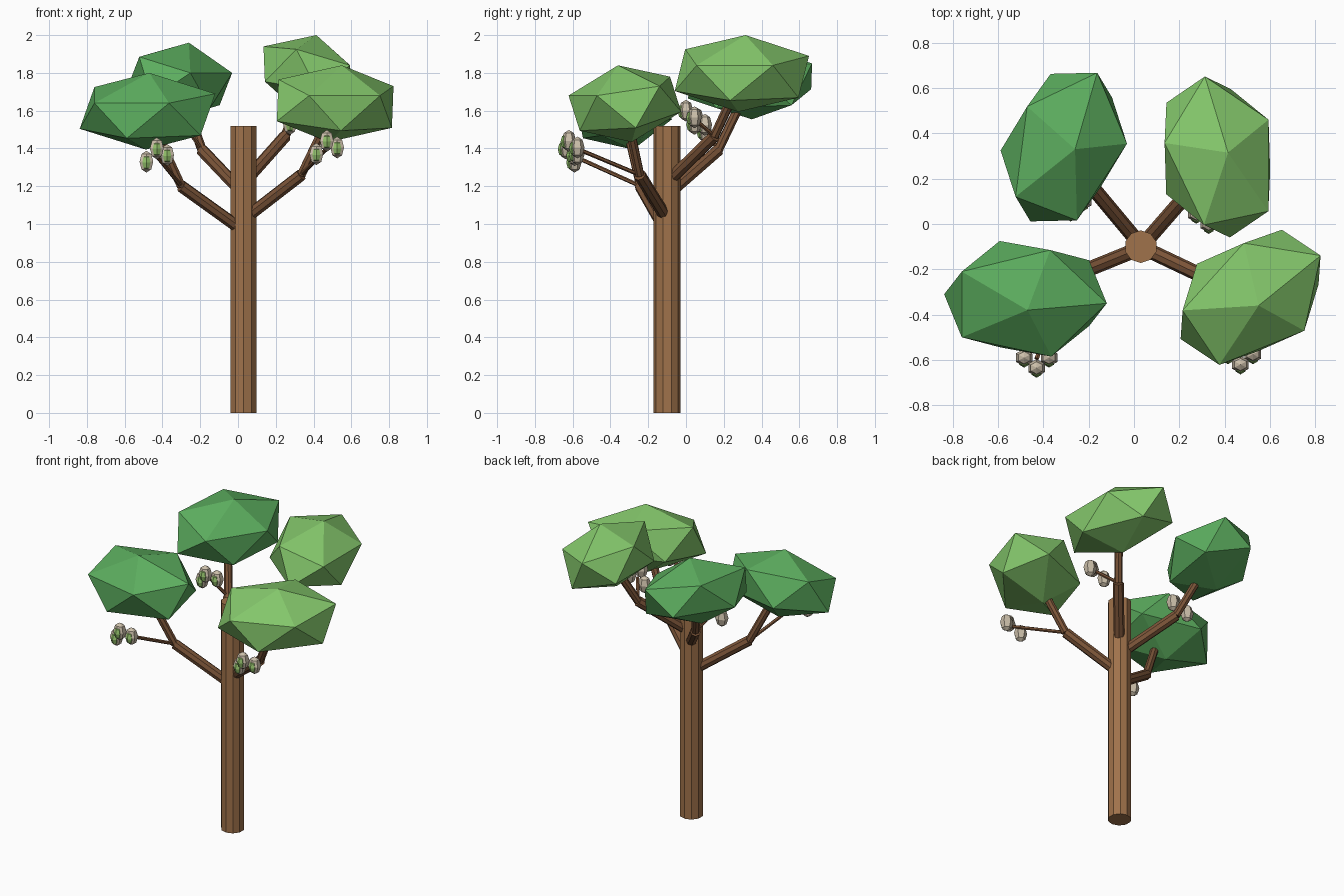
import bpy, bmesh, math
from mathutils import Vector, Matrix

if "Cube" in bpy.data.objects:
    bpy.data.objects.remove(bpy.data.objects["Cube"])

def material(name, rgb):
    m = bpy.data.materials.new(name)
    m.diffuse_color = (*rgb, 1)
    m.use_nodes = True
    m.node_tree.nodes["Principled BSDF"].inputs["Base Color"].default_value = m.diffuse_color
    return m

BARK = material("bark", (0.35, 0.17, 0.07))
BRANCH = material("branch_bark", (0.20, 0.09, 0.04))
DARK = material("dark_leaf", (0.107, 0.42, 0.113))
LIGHT = material("light_leaf", (0.23, 0.57, 0.147))
SHELL = material("shell", (0.60, 0.52, 0.40))
KERNEL = material("kernel", (0.30, 0.55, 0.15))

def finish(name, bm, mat):
    bmesh.ops.recalc_face_normals(bm, faces=bm.faces[:])
    me = bpy.data.meshes.new(name)
    bm.to_mesh(me)
    bm.free()
    me.materials.append(mat)
    ob = bpy.data.objects.new(name, me)
    bpy.context.collection.objects.link(ob)
    return ob

def rod(bm, a, b, r, sides=8, r2=None):
    a, b = Vector(a), Vector(b)
    d = b - a
    m = Matrix.Translation((a + b) / 2) @ d.to_track_quat('Z', 'Y').to_matrix().to_4x4()
    bmesh.ops.create_cone(bm, cap_ends=True, segments=sides, radius1=r,
                          radius2=r if r2 is None else r2, depth=d.length, matrix=m)

def ellipsoid(bm, c, size, segs, rings):
    m = Matrix.Translation(c) @ Matrix.Diagonal((*size, 1))
    bmesh.ops.create_uvsphere(bm, u_segments=segs, v_segments=rings, radius=1, matrix=m)

# Leaf clump: stretched icosahedron, half its corners relative to the top corner;
# the other half are mirrored through the centre
CORNERS = [(0, 0, 0), (0.35, 0.03, -0.11), (0.10, 0.265, -0.06),
           (0.105, -0.205, -0.16), (-0.29, -0.12, -0.16), (-0.29, 0.17, -0.075)]
CENTRE = Vector((-0.009, 0.05, -0.203))

def clump(name, top, turn, mat):
    bm = bmesh.new()
    m = Matrix.Translation(top) @ Matrix.Rotation(math.radians(turn), 4, 'Z')
    for c in CORNERS:
        bm.verts.new(m @ Vector(c))
        bm.verts.new(m @ (2 * CENTRE - Vector(c)))
    bmesh.ops.convex_hull(bm, input=bm.verts[:])
    finish(name, bm, mat)

# Trunk
bm = bmesh.new()
rod(bm, (0.03, -0.10, 0), (0.03, -0.10, 1.52), 0.072, 10)
finish("trunk", bm, BARK)

# Limbs: root, elbow, tip, middle bud, clump top, clump turn, leaf colour
LIMBS = {
    "front_left": ((0.02, -0.11, 0.97), (-0.30, -0.24, 1.20), (-0.42, -0.30, 1.46),
                   (-0.43, -0.635, 1.40), (-0.47, -0.38, 1.80), 0, DARK),
    "front_right": ((0.05, -0.11, 1.04), (0.335, -0.245, 1.26), (0.46, -0.30, 1.52),
                    (0.47, -0.62, 1.44), (0.55, -0.36, 1.84), 34, LIGHT),
    "back_left": ((0.01, -0.07, 1.18), (-0.19, 0.17, 1.39), (-0.27, 0.28, 1.62),
                  (-0.28, 0.055, 1.56), (-0.26, 0.33, 1.96), 69, DARK),
    "back_right": ((0.05, -0.08, 1.24), (0.25, 0.15, 1.465), (0.33, 0.25, 1.68),
                   (0.33, 0.0, 1.60), (0.415, 0.315, 2.00), 102, LIGHT),
}
for side, (root, elbow, tip, bud, top, turn, leaf) in LIMBS.items():
    # Bent branch with a thin twig at the elbow
    bm = bmesh.new()
    rod(bm, root, elbow, 0.033)
    rod(bm, elbow, tip, 0.025)
    rod(bm, elbow, Vector(bud) + Vector((0, 0.04, -0.04)), 0.011, 6)
    finish(side + "_branch", bm, BRANCH)
    clump(side + "_leaves", top, turn, leaf)
    # Three split nuts, each a shell with the kernel showing at the front
    shells, kernels = bmesh.new(), bmesh.new()
    for off in ((0, 0, 0), (-0.055, 0.045, -0.07), (0.055, 0.045, -0.035)):
        c = Vector(bud) + Vector(off)
        ellipsoid(shells, c, (0.042, 0.038, 0.058), 6, 4)
        ellipsoid(kernels, c + Vector((0, -0.018, -0.004)), (0.025, 0.026, 0.040), 6, 4)
    finish(side + "_nut_shells", shells, SHELL)
    finish(side + "_nut_kernels", kernels, KERNEL)
